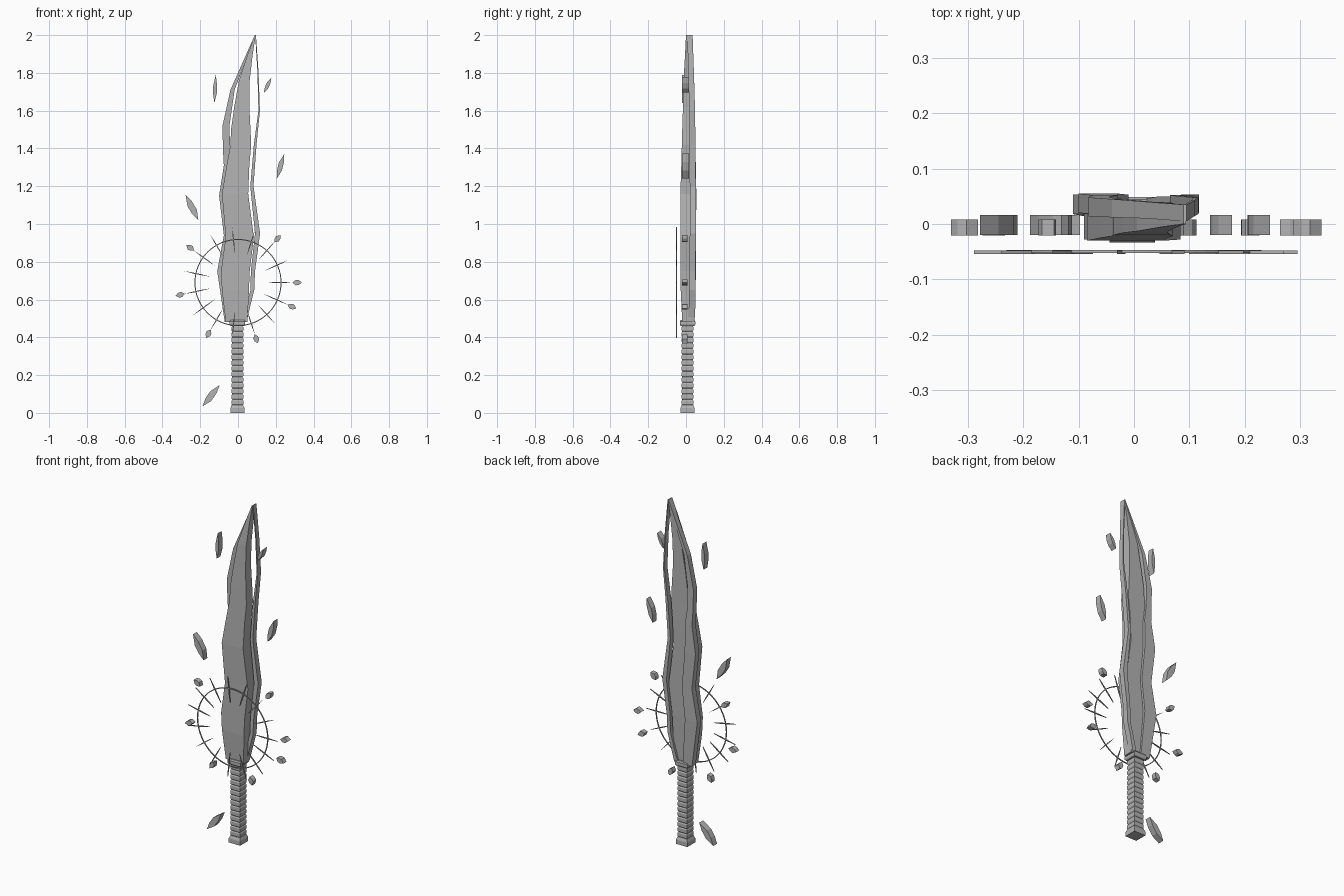
import bpy, bmesh, math
from mathutils import Vector

grey = bpy.data.materials.new("stone grey")
grey.diffuse_color = (0.45, 0.45, 0.45, 1)


def make(name, rings, closed=False):
    """Skin equal-length loops of points; cap the ends unless closed."""
    bm = bmesh.new()
    loops = [[bm.verts.new(p) for p in r] for r in rings]
    n, m = len(loops[0]), len(loops)
    for i in range(m if closed else m - 1):
        a, b = loops[i], loops[(i + 1) % m]
        for j in range(n):
            k = (j + 1) % n
            bm.faces.new((a[j], a[k], b[k], b[j]))
    if not closed:
        bm.faces.new(loops[0])
        bm.faces.new(loops[-1])
    bmesh.ops.recalc_face_normals(bm, faces=bm.faces)
    me = bpy.data.meshes.new(name)
    bm.to_mesh(me)
    bm.free()
    me.materials.append(grey)
    ob = bpy.data.objects.new(name, me)
    bpy.context.collection.objects.link(ob)
    return ob


def slab(name, stations):
    """Blade strand: (z, left, right, front, back) at each level."""
    make(name, [[(l, f, z), (r, f, z), (r, b, z), (l, b, z)]
                for z, l, r, f, b in stations])


def square_stack(name, levels, cx=-0.003, cy=0.008):
    make(name, [[(cx + sx * h, cy + sy * h, z) for sx, sy in
                 ((-1, -1), (1, -1), (1, 1), (-1, 1))] for z, h in levels])


def shard(name, a, b, width, y0, y1):
    """Flat leaf-shaped splinter between two (x, z) points."""
    a, b = Vector(a), Vector(b)
    d = b - a
    side = Vector((-d.y, d.x)).normalized() * width / 2
    outline = [a, a + d * .3 + side * .8, a + d * .6 + side, b,
               a + d * .7 - side * .8, a + d * .35 - side]
    make(name, [[(p.x, y, p.y) for p in outline] for y in (y0, y1)])


# Pommel, ribbed grip and collar
square_stack("pommel", [(0, .037), (.025, .037), (.042, .03)])
ribs = []
for i in range(14):
    z = .04 + i * .03
    ribs += [(z, .027), (z + .006, .031), (z + .024, .031), (z + .03, .027)]
square_stack("grip", ribs[:1] + [v for i, v in enumerate(ribs) if i % 4])
square_stack("collar", [(.46, .036), (.468, .041), (.485, .041), (.492, .036)])

# Main blade
slab("main_blade", [
    (.48, -.065, .05, -.02, .035), (.65, -.085, .058, -.028, .038),
    (.75, -.09, .062, -.028, .04), (.93, -.065, .084, -.028, .04),
    (1.16, -.085, .054, -.03, .04), (1.31, -.06, .06, -.025, .04),
    (1.42, -.04, .07, -.022, .038), (1.5, -.037, .066, -.02, .038),
    (1.62, -.02, .06, -.016, .036), (1.76, .005, .062, -.013, .035),
    (1.9, .052, .078, -.005, .034), (2, .089, .094, 0, .033)])

# Strand behind the left edge
slab("left_strand", [
    (.48, -.07, -.01, .01, .045), (.75, -.11, -.03, .018, .053),
    (.94, -.075, -.01, .018, .053), (1.15, -.1, -.03, .02, .055),
    (1.31, -.075, -.03, .018, .052), (1.4, -.08, -.042, .016, .05),
    (1.52, -.082, -.045, .014, .048), (1.71, -.04, -.018, .012, .045),
    (1.85, .022, .035, .01, .04), (2, .089, .093, .005, .035)])

# Thin strand beside the right edge
slab("right_strand", [
    (.48, .02, .045, .012, .045), (.57, .045, .066, .015, .05),
    (.65, .066, .086, .016, .05), (.75, .068, .09, .018, .05),
    (.95, .09, .117, .02, .053), (1.2, .065, .082, .02, .052),
    (1.42, .084, .098, .018, .05), (1.6, .108, .116, .018, .048),
    (1.8, .103, .109, .014, .042), (2, .091, .095, .005, .035)])

# Thin flat ring in front of the blade
CZ, R = .69, .228
ring = []
for i in range(64):
    t = i * math.tau / 64
    ring.append([(r * math.cos(t), y, CZ + r * math.sin(t)) for r, y in
                 ((R - .0025, -.052), (R + .0025, -.052),
                  (R + .0025, -.047), (R - .0025, -.047))])
make("ring", ring, True)

# Fifteen rays, seven of them ending in a small leaf
for i in range(15):
    t = math.radians(24 * i)
    d = Vector((math.cos(t), math.sin(t)))
    o = Vector((0, CZ))
    shard(f"ray_{i}", o + d * .148, o + d * .295, .0055, -.054, -.048)
    if i in (0, 2, 6, 8, 10, 12, 14):
        shard(f"ray_leaf_{i}", o + d * .288, o + d * .338, .03, -.021, .008)

# Floating splinters
for i, (a, b, w) in enumerate([
        ((-.125, 1.64), (-.118, 1.79), .021),
        ((.137, 1.695), (.177, 1.775), .02),
        ((.205, 1.24), (.245, 1.372), .028),
        ((-.21, 1.02), (-.278, 1.155), .036),
        ((-.188, .035), (-.097, .147), .036)]):
    shard(f"splinter_{i}", a, b, w, -.02, .016)
